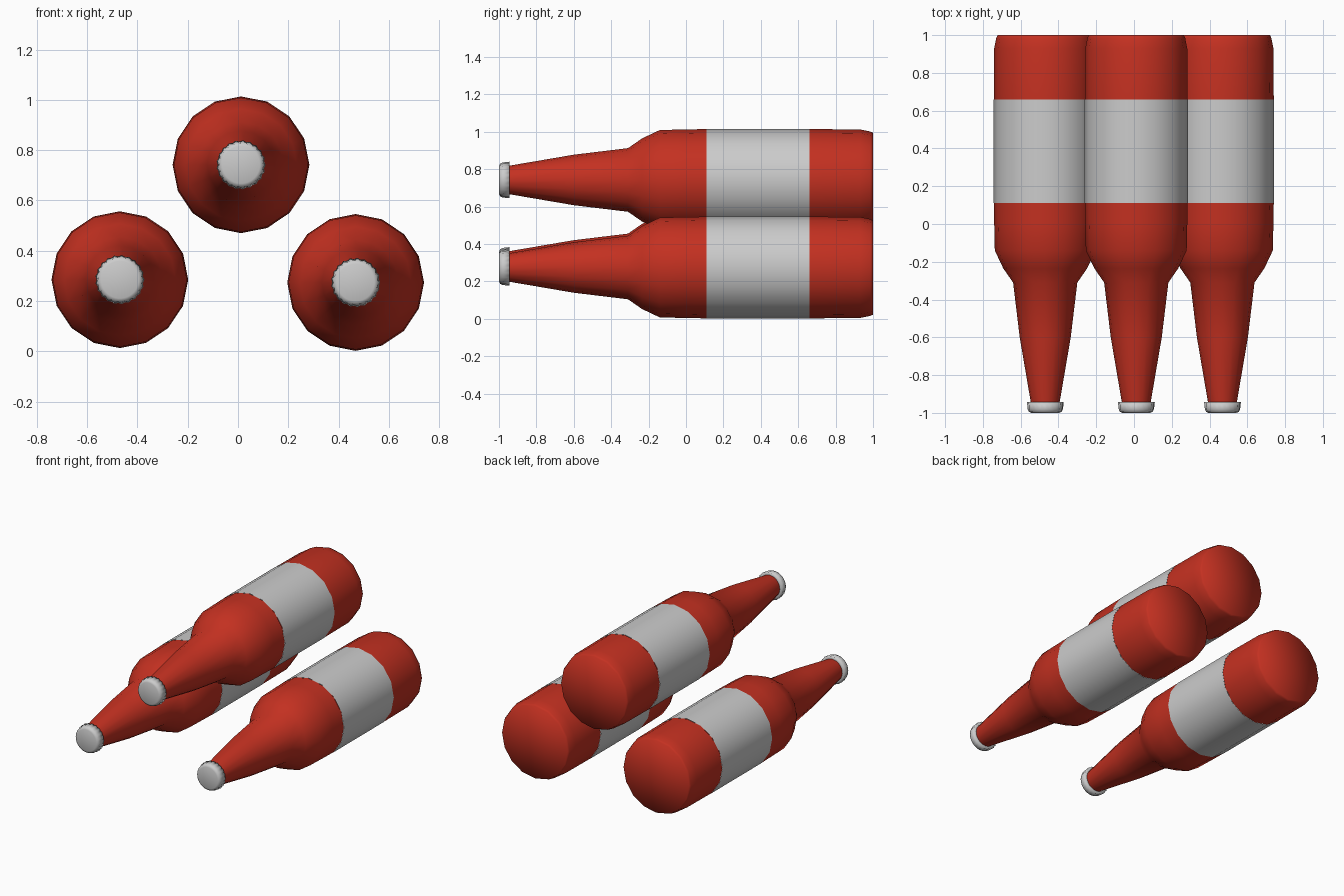
import bpy, bmesh, math

if "Cube" in bpy.data.objects:
    bpy.data.objects.remove(bpy.data.objects["Cube"])

red = bpy.data.materials.new("red_glass")
red.diffuse_color = (0.55, 0.03, 0.015, 1)
red.use_nodes = True
red.node_tree.nodes["Principled BSDF"].inputs["Base Color"].default_value = red.diffuse_color


def revolve(name, profile, centre, sides=16, mat=None, flute=0.0):
    """Spin (y, radius) points round the y axis; radius 0 makes a pole."""
    bm = bmesh.new()
    rings = []
    for y, r in profile:
        if r == 0:
            rings.append([bm.verts.new((0, y, 0))] * sides)
            continue
        ring = []
        for i in range(sides):
            a = 2 * math.pi * i / sides
            rr = r - (flute if i % 2 and r > 0.088 else 0)
            ring.append(bm.verts.new((rr * math.cos(a), y, rr * math.sin(a))))
        rings.append(ring)
    for a, b in zip(rings, rings[1:]):
        for i in range(sides):
            j = (i + 1) % sides
            quad = [a[i], a[j], b[j], b[i]]
            bm.faces.new(list(dict.fromkeys(quad)))
    for f in bm.faces:
        f.smooth = True
    bmesh.ops.recalc_face_normals(bm, faces=bm.faces[:])
    # open bands: make sure normals face away from the axis
    if sum(f.normal.x * f.calc_center_median().x + f.normal.z * f.calc_center_median().z
           for f in bm.faces) < 0:
        bmesh.ops.reverse_faces(bm, faces=bm.faces[:])
    me = bpy.data.meshes.new(name)
    bm.to_mesh(me)
    bm.free()
    if mat:
        me.materials.append(mat)
    ob = bpy.data.objects.new(name, me)
    ob.location = (centre[0], 0, centre[1])
    bpy.context.collection.objects.link(ob)
    return ob


# profiles along the bottle, mouth at -y
neck = [(-0.96, 0.074), (-0.94, 0.077), (-0.6, 0.135), (-0.31, 0.17),
        (-0.235, 0.222), (-0.14, 0.267), (0.0, 0.27), (0.11, 0.272)]
label = [(0.11, 0.273), (0.66, 0.273)]
base = [(0.66, 0.272), (0.93, 0.27), (0.985, 0.259), (1.0, 0.252), (1.0, 0)]
cap = [(-1.0, 0), (-1.0, 0.074), (-0.994, 0.087), (-0.98, 0.094),
       (-0.943, 0.098), (-0.943, 0.076)]

# three bottles lying in a stack
for tag, c in (("left", (-0.47, 0.285)), ("right", (0.468, 0.274)), ("top", (0.012, 0.742))):
    revolve(tag + "_bottle_neck", neck, c, mat=red)
    revolve(tag + "_bottle_label", label, c)
    revolve(tag + "_bottle_base", base, c, mat=red)
    revolve(tag + "_bottle_cap", cap, c, sides=42, flute=0.005)
